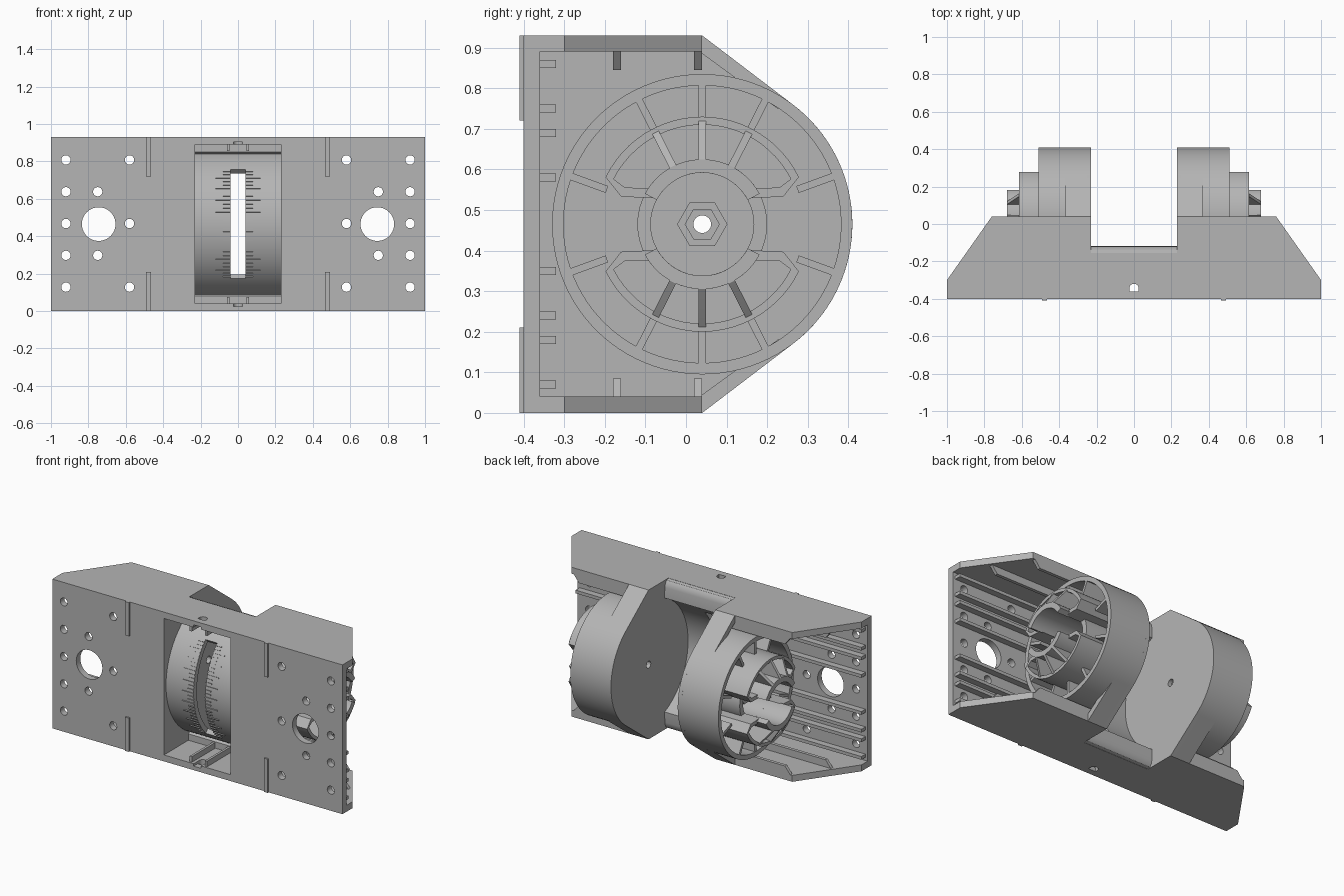
import bpy, bmesh
from math import sin, cos, radians
from mathutils import Vector, Matrix

cube = bpy.data.objects.get("Cube")
if cube:
    bpy.data.objects.remove(cube, do_unlink=True)

grey = bpy.data.materials.new("plain grey")
grey.use_nodes = True
COLOUR = (0.46, 0.46, 0.46, 1)
grey.diffuse_color = COLOUR
grey.node_tree.nodes["Principled BSDF"].inputs["Base Color"].default_value = COLOUR

X, Y, Z = Vector((1, 0, 0)), Vector((0, 1, 0)), Vector((0, 0, 1))
O = Vector((0, 0, 0))
AXLE = Vector((0, 0.04, 0.465))
parts = []


def extrude(name, loops, w0, w1, u=Y, v=Z, origin=O, mirror=False):
    """Extrude a filled outline (later loops are holes) from w0 to w1 along u x v."""
    curve = bpy.data.curves.new(name, "CURVE")
    curve.dimensions, curve.fill_mode = "2D", "BOTH"
    curve.extrude = abs(w1 - w0) / 2
    for loop in loops:
        spline = curve.splines.new("POLY")
        spline.points.add(len(loop) - 1)
        for point, (a, b) in zip(spline.points, loop):
            point.co = (a, b, 0, 1)
        spline.use_cyclic_u = True
    temp = bpy.data.objects.new(name + "_outline", curve)
    bpy.context.collection.objects.link(temp)
    bpy.context.view_layer.update()
    mesh = bpy.data.meshes.new_from_object(temp)
    bpy.data.objects.remove(temp, do_unlink=True)
    w = u.cross(v)
    frame = Matrix((u, v, w)).transposed().to_4x4()
    frame.translation = origin + w * (w0 + w1) / 2
    mesh.transform(frame)
    bm = bmesh.new()
    bm.from_mesh(mesh)
    bmesh.ops.remove_doubles(bm, verts=bm.verts, dist=0.0002)
    bmesh.ops.recalc_face_normals(bm, faces=bm.faces)
    bm.to_mesh(mesh)
    bm.free()
    mesh.materials.clear()
    mesh.materials.append(grey)
    mesh.name = name
    obj = bpy.data.objects.new(name, mesh)
    bpy.context.collection.objects.link(obj)
    if mirror:
        obj.modifiers.new("mirror", "MIRROR").use_mirror_merge = False
    parts.append(obj)
    return obj


def rect(a0, a1, b0, b1):
    return [(a0, b0), (a1, b0), (a1, b1), (a0, b1)]


def arc(r, start, end, n=24, ca=0, cb=0):
    """Points on an arc; angles in degrees clockwise from straight up."""
    steps = [radians(start + (end - start) * i / n) for i in range(n + 1)]
    return [(ca + r * sin(t), cb + r * cos(t)) for t in steps]


def circle(r, n=32, ca=0, cb=0):
    return arc(r, 0, 360, n, ca, cb)[:-1]


# Front plate with window, bolt holes and large openings
holes = [rect(-0.23, 0.23, 0.025, 0.905)]
for s in (-1, 1):
    holes.append(circle(0.09, 40, s * 0.745, 0.465))
    spots = [(0.92, k) for k in (-2, -1, 0, 1, 2)] + [(0.58, k) for k in (-2, 0, 2)]
    spots += [(0.75, -1), (0.75, 1)]
    holes += [circle(0.025, 16, s * x, 0.468 + 0.17 * k) for x, k in spots]
extrude("front_plate", [rect(-1, 1, 0, 0.93)] + holes, 0.36, 0.4, X, Z)

# Top and bottom flanges with tapered ends, drum channel and front notch
half = [(1, -0.4), (1, -0.3), (0.76, 0.04), (0.23, 0.04), (0.23, -0.155)]
notch = arc(0.025, -90, 90, 10, 0, -0.345)
flange = half + [(-x, y) for x, y in reversed(half)]
flange += [(-0.025, -0.4)] + notch + [(0.025, -0.4)]
for label, z0, z1 in (("top", 0.89, 0.93), ("bottom", 0, 0.04)):
    extrude(label + "_flange", [flange], z0, z1, X, Y)

# Locating strips, stiffening ribs and window guides, top and bottom
for label, s in (("top", 1), ("bottom", -1)):
    def span(a, b):
        return sorted((0.465 + s * a, 0.465 + s * b))
    extrude(label + "_strip", [rect(0.465, 0.492, *span(0.255, 0.465))],
            0.39, 0.41, X, Z, mirror=True)
    for y, x_end in ((-0.17, 0.89), (0.03, 0.75)):
        rib = [(0.24, 0.465 + s * 0.38), (x_end - 0.04, 0.465 + s * 0.38),
               (x_end, 0.465 + s * 0.43), (0.24, 0.465 + s * 0.43)]
        extrude(label + "_flange_rib", [rib], -y - 0.01, -y + 0.01, X, Z, mirror=True)
    extrude(label + "_window_guide", [rect(0.045, 0.06, *span(0.39, 0.43))],
            0.16, 0.39, X, Z, mirror=True)
    for a in (0.115, 0.225, 0.285, 0.395):
        extrude(label + "_plate_rib", [rect(-0.37, -0.32, *span(a - 0.01, a + 0.01))],
                0.24, 0.985, mirror=True)
    lip = [(-0.118, 0.355), (-0.12, 0.42), (-0.126, 0.445), (-0.138, 0.459),
           (-0.16, 0.465), (-0.16, 0.385)]
    extrude(label + "_channel_lip", [[(y, 0.465 + s * h) for y, h in lip]], -0.23, 0.23)


# Curved scale wall with a central slit
def wall(a, b):
    return [arc(0.42, a, b) + arc(0.389, b, a)]


extrude("scale_wall", wall(-156, -24), 0.04, 0.24, origin=AXLE, mirror=True)
for label, a, b in (("upper", -46, -24), ("lower", -156, -134)):
    extrude(label + "_slit_bridge", wall(a, b), -0.045, 0.045, origin=AXLE)
for i in range(-14, 15):
    t = radians(i * 3)
    length = 0.12 if i % 3 == 0 else 0.08
    extrude("scale_mark", [rect(0.04, length, -0.003, 0.003)], 0.415, 0.425,
            X, Vector((0, sin(t), cos(t))), AXLE, mirror=True)

# Channel side walls with tangent rear outline
TANGENT = 37.3
side = [(-0.42, -0.455), (-0.42, 0.455), (0, 0.465)]
side += arc(0.37, TANGENT, 180 - TANGENT, 40) + [(0, -0.465)]
extrude("side_wall", [side, circle(0.022, 16)], 0.23, 0.255, origin=AXLE, mirror=True)

# Sloped gussets between flanges and drums
for label, s in (("top", 1), ("bottom", -1)):
    outer = arc(0.37, TANGENT, TANGENT, 1)[0]
    inner = arc(0.34, TANGENT - 4, TANGENT - 4, 1)[0]
    strip = [(0, 0.465), outer, inner, (0, 0.42)]
    extrude(label + "_gusset", [[(a, s * b) for a, b in strip]], 0.23, 0.365,
            origin=AXLE, mirror=True)

# Drum rims, hub rings and hexagonal nut seats
extrude("drum_rim", [circle(0.37, 96), circle(0.342, 96)], 0.23, 0.51, origin=AXLE, mirror=True)
extrude("hub_ring", [circle(0.16, 48), circle(0.127, 48)], 0.25, 0.51, origin=AXLE, mirror=True)
hexagon = [arc(r, 30, 330, 5) for r in (0.062, 0.042)]
extrude("nut_seat", hexagon, 0.25, 0.45, origin=AXLE, mirror=True)

# Grip sectors, raised hub halves and radial ribs
fin = [(0.14, 0.25), (0.355, 0.25), (0.355, 0.508), (0.26, 0.508), (0.26, 0.61),
       (0.25, 0.618), (0.16, 0.68), (0.14, 0.68)]
short_fin = rect(0.25, 0.355, 0.25, 0.508)
for label, s in (("upper", 1), ("lower", -1)):
    shell = arc(0.265, -64, 64) + [(0.2, 0.068)] + arc(0.127, 60, -60) + [(-0.2, 0.068)]
    pocket = arc(0.245, -63, 63) + [(0.19, 0.09)] + arc(0.16, 56, -56) + [(-0.19, 0.09)]
    hub = arc(0.16, -62, 62) + arc(0.127, 62, -62)
    for name, loops, x0, x1 in (("grip", [shell, pocket], 0.25, 0.615),
                                ("hub_half", [hub], 0.6, 0.68)):
        loops = [[(a, s * b) for a, b in loop] for loop in loops]
        extrude(label + "_" + name, loops, x0, x1, origin=AXLE, mirror=True)
    for angle in (-70, -27, 0, 27, 70):
        t = radians(angle)
        outline = short_fin if abs(angle) == 70 else fin
        extrude(label + "_radial_rib", [outline], -0.009, 0.009,
                Vector((0, sin(t), s * cos(t))), X, AXLE, mirror=True)

# Smooth the round surfaces, keep the edges sharp
bpy.ops.object.select_all(action="DESELECT")
for obj in parts:
    obj.select_set(True)
bpy.context.view_layer.objects.active = parts[0]
bpy.ops.object.shade_smooth_by_angle(angle=radians(30))
